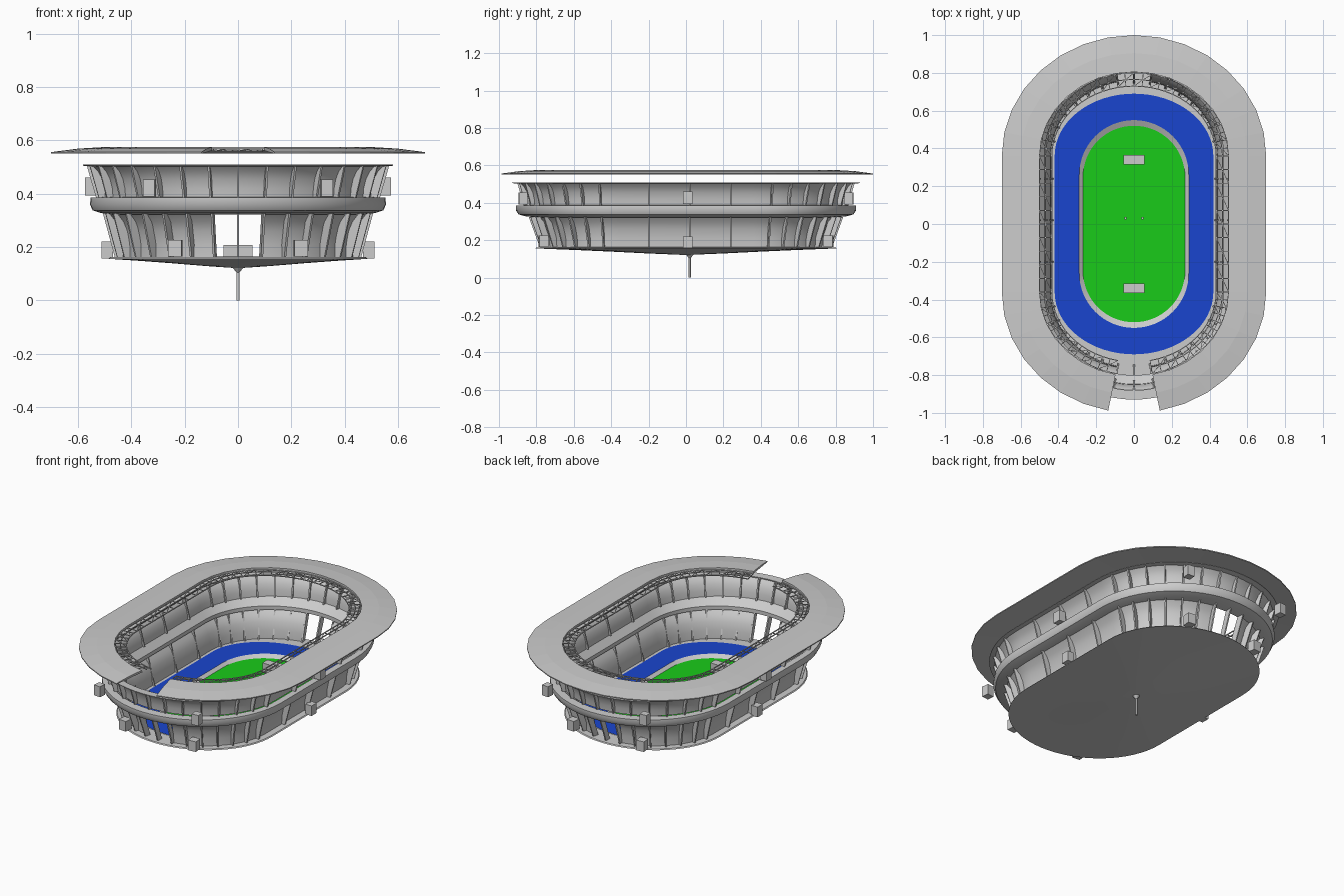
import bpy, bmesh
from math import cos, sin, pi, radians
from mathutils import Vector, Matrix

if "Cube" in bpy.data.objects:
    bpy.data.objects.remove(bpy.data.objects["Cube"])

H = 0.36  # half length of the straight sides


def material(name, rgb):
    m = bpy.data.materials.new(name)
    m.diffuse_color = (*rgb, 1)
    m.use_nodes = True
    m.node_tree.nodes["Principled BSDF"].inputs["Base Color"].default_value = m.diffuse_color
    return m


def finish(name, bm, mat=None, smooth=False):
    bmesh.ops.recalc_face_normals(bm, faces=bm.faces)
    me = bpy.data.meshes.new(name)
    bm.to_mesh(me)
    bm.free()
    ob = bpy.data.objects.new(name, me)
    bpy.context.collection.objects.link(ob)
    if mat:
        me.materials.append(mat)
    if smooth:
        bpy.ops.object.select_all(action='DESELECT')
        ob.select_set(True)
        bpy.context.view_layer.objects.active = ob
        bpy.ops.object.shade_smooth_by_angle(angle=radians(35))
    return ob


def stations(n):
    """Stations round the oval plan: (cos, sin, which end)."""
    out = []
    for u in (1, -1):
        for k in range(n + 1):
            a = pi * k / n + (0 if u > 0 else pi)
            out.append((cos(a), sin(a), u))
    return out


def place(st, r, l, z, h=H):
    c, s, u = st
    return Vector((r * c, u * h + (l - h) * s, z))


def sweep(name, profile, n=32, closed=False, cap=False, skip=None, mat=None, smooth=True):
    """Run a profile of (half width, half length, z[, straight]) round the oval."""
    bm = bmesh.new()
    sts = stations(n)
    rings = [[bm.verts.new(place(s, *p)) for s in sts] for p in profile]
    m = len(sts)
    for i in range(len(rings) if closed else len(rings) - 1):
        a, b = rings[i], rings[(i + 1) % len(rings)]
        for j in range(m):
            k = (j + 1) % m
            mid = (a[j].co + a[k].co) / 2
            if skip and skip(mid):
                continue
            bm.faces.new((a[j], a[k], b[k], b[j]))
    if cap:
        bm.faces.new(rings[-1])
    if closed and skip:
        bmesh.ops.holes_fill(bm, edges=[e for e in bm.edges if e.is_boundary], sides=8)
    return finish(name, bm, mat, smooth)


def box(bm, centre, size, rot=None):
    mat = Matrix.Translation(centre) @ (rot or Matrix()) @ Matrix.Diagonal((*size, 1))
    bmesh.ops.create_cube(bm, size=1, matrix=mat)


def beam(bm, a, b, w):
    d = b - a
    box(bm, (a + b) / 2, (w, w, d.length), d.to_track_quat('Z', 'Y').to_matrix().to_4x4())


def fins(name, lower, upper):
    """Thin plates across the wall; lower/upper = (inner, outer, length extra, z)."""
    bm = bmesh.new()
    sts = [s for s in stations(16) if abs(s[1]) > 0.05]
    sts += [(c, 0, y / H) for c in (-1, 1) for y in (-0.2, 0.02, 0.24)]
    for st in sts:
        pts = [place(st, r, r + e, z) for (i, o, e, z) in (lower, upper)
               for r in ((i, o) if z == lower[3] else (o, i))]
        d = (pts[1] - pts[0]).normalized()
        t = Vector((-d.y, d.x, 0)) * 0.004
        f = bm.faces.new([bm.verts.new(p - t) for p in pts])
        g = bm.faces.new([bm.verts.new(p + t) for p in reversed(pts)])
        fv, gv = list(f.verts), list(g.verts)[::-1]
        for i in range(4):
            j = (i + 1) % 4
            bm.faces.new((fv[i], gv[i], gv[j], fv[j]))
    finish(name, bm)


blue = material("blue", (0.01, 0.06, 0.62))
green = material("green", (0.01, 0.6, 0.01))

# Shallow dish under the floor
dish = [(0.42, 0.69, 0.163), (0.48, 0.80, 0.162), (0.485, 0.805, 0.156)]
dish += [(0.485 * f, 0.805 * f, z, H * f) for f, z in
         ((0.75, 0.148), (0.5, 0.139), (0.25, 0.129), (0.04, 0.122))]
sweep("base_dish", dish, cap=True)

# Track, sloping kerb and recessed pitch
sweep("track", [(0.42, 0.69, 0.165), (0.29, 0.55, 0.165, 0.26)], mat=blue)
sweep("kerb", [(0.29, 0.55, 0.165, 0.26), (0.27, 0.52, 0.15, 0.25)])
sweep("pitch", [(0.27, 0.52, 0.15, 0.25)], cap=True, mat=green)

# Lower wall with entrances at both ends
sweep("lower_wall", [(0.44, 0.76, 0.162), (0.442, 0.762, 0.21), (0.452, 0.772, 0.26),
                     (0.468, 0.79, 0.295), (0.49, 0.815, 0.322)],
      skip=lambda m: abs(m.x) < 0.088 and abs(m.y) > 0.5)
fins("lower_fins", (0.425, 0.462, 0.32, 0.163), (0.468, 0.506, 0.335, 0.325))

# Middle gallery band
sweep("middle_band", [(0.475, 0.80, 0.322), (0.515, 0.86, 0.328), (0.545, 0.895, 0.338),
                      (0.555, 0.91, 0.36), (0.552, 0.91, 0.385), (0.515, 0.86, 0.387),
                      (0.475, 0.80, 0.345)], closed=True)

# Upper wall and its rim
sweep("upper_wall", [(0.508, 0.848, 0.385), (0.511, 0.851, 0.42), (0.52, 0.86, 0.455),
                     (0.535, 0.875, 0.483), (0.555, 0.895, 0.503)])
sweep("upper_rim", [(0.54, 0.88, 0.501), (0.58, 0.93, 0.505), (0.58, 0.93, 0.509),
                    (0.54, 0.88, 0.507)], closed=True)
fins("upper_fins", (0.493, 0.532, 0.335, 0.385), (0.526, 0.566, 0.335, 0.503))

# Roof ring, open at the front
gap = lambda m: abs(m.x) < 0.03 + 0.08 and m.y < 0
sweep("roof", [(0.70, 1.0, 0.556), (0.60, 0.905, 0.569), (0.50, 0.805, 0.575),
               (0.50, 0.805, 0.562), (0.70, 1.0, 0.55)], n=16, closed=True, skip=gap, smooth=False)

# Lattice ring inside the roof
bm = bmesh.new()
sts = stations(32)
for y in range(1, 10):
    sts.insert(33 + y - 1, (-1, 0, 1 - y / 5))
for y in range(1, 10):
    sts.append((1, 0, -1 + y / 5))
chords = [(0.50, 0.80, 0.562), (0.468, 0.765, 0.567), (0.435, 0.73, 0.56)]
for j, st in enumerate(sts):
    nxt = sts[(j + 1) % len(sts)]
    a = [place(st, *c) for c in chords]
    b = [place(nxt, *c) for c in chords]
    if max(abs(a[0].x), abs(b[0].x)) < 0.1 and a[0].y < 0:
        continue
    beam(bm, a[0], a[2], 0.004)
    for p, q in zip(a, b):
        if (q - p).length > 1e-4:
            beam(bm, p, q, 0.005)
    beam(bm, a[j % 2], b[1 + j % 2], 0.003)
finish("roof_lattice", bm)

# Equipment boxes on the outside
bm = bmesh.new()
for sx in (-1, 1):
    box(bm, (sx * 0.55, 0.01, 0.427), (0.045, 0.05, 0.066))
    box(bm, (sx * 0.49, 0.01, 0.189), (0.043, 0.05, 0.062))
    for sy in (-1, 1):
        turn = Matrix.Rotation(sx * sy * -0.1, 4, 'Z')
        box(bm, (sx * 0.332, sy * 0.872, 0.422), (0.044, 0.045, 0.064), turn)
        box(bm, (sx * 0.235, sy * 0.762, 0.195), (0.05, 0.05, 0.062), turn)
finish("outer_boxes", bm)

# Goals and small markers on the pitch
bm = bmesh.new()
for sy in (-1, 1):
    box(bm, (0, sy * 0.34, 0.179), (0.11, 0.05, 0.058))
for sx in (-1, 1):
    box(bm, (sx * 0.045, 0.03, 0.155), (0.012, 0.012, 0.012))
finish("goals_and_markers", bm)

# Central stand with a flared top
bm = bmesh.new()
for r1, r2, z0, z1 in ((0.006, 0.006, 0, 0.107), (0.006, 0.024, 0.105, 0.128)):
    bmesh.ops.create_cone(bm, cap_ends=True, segments=16, radius1=r1, radius2=r2, depth=z1 - z0,
                          matrix=Matrix.Translation((0, 0.02, (z0 + z1) / 2)))
finish("stand_post", bm, smooth=True)
